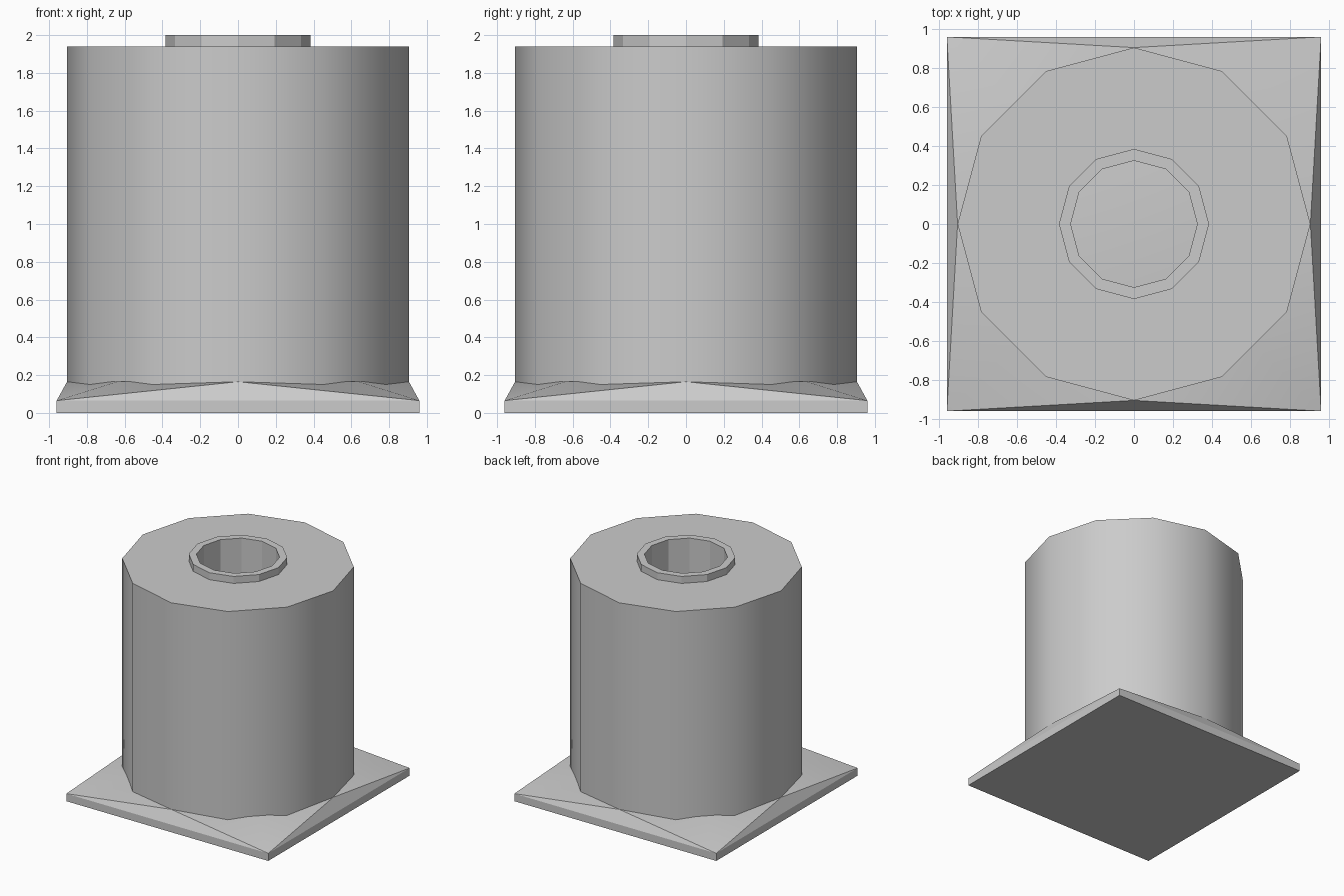
import bpy, bmesh, math

cube = bpy.data.objects.get("Cube")
if cube:
    bpy.data.objects.remove(cube)

grey = bpy.data.materials.new("plain_grey")
grey.use_nodes = True
grey.diffuse_color = (0.6, 0.6, 0.6, 1)
grey.node_tree.nodes["Principled BSDF"].inputs["Base Color"].default_value = (0.6, 0.6, 0.6, 1)

SIDES = 12
BODY_R, RIM_R, HOLE_R = 0.905, 0.385, 0.325
BASE_HALF, SLAB_TOP, BASE_TOP = 0.96, 0.065, 0.165
BODY_TOP, RIM_TOP = 1.94, 2.0


def ring(bm, radius, z, sides, turn=0.0):
    step = math.tau / sides
    return [bm.verts.new((radius * math.cos(i * step + turn),
                          radius * math.sin(i * step + turn), z)) for i in range(sides)]


def bridge(bm, low, high):
    for i in range(len(low)):
        j = (i + 1) % len(low)
        bm.faces.new((low[i], low[j], high[j], high[i]))


def finish(name, bm, smooth_angle=None):
    bmesh.ops.recalc_face_normals(bm, faces=bm.faces)
    mesh = bpy.data.meshes.new(name)
    bm.to_mesh(mesh)
    bm.free()
    mesh.materials.append(grey)
    obj = bpy.data.objects.new(name, mesh)
    bpy.context.collection.objects.link(obj)
    if smooth_angle:
        bpy.ops.object.select_all(action='DESELECT')
        obj.select_set(True)
        bpy.context.view_layer.objects.active = obj
        bpy.ops.object.shade_smooth_by_angle(angle=math.radians(smooth_angle))
    return obj


# Square base slab whose top rises to an octagon under the body
bm = bmesh.new()
corner_r = BASE_HALF * math.sqrt(2)
bottom = ring(bm, corner_r, 0, 4, math.pi / 4)
slab = ring(bm, corner_r, SLAB_TOP, 4, math.pi / 4)
collar = ring(bm, BODY_R, BASE_TOP, 8)
bm.faces.new(bottom)
bridge(bm, bottom, slab)
bm.faces.new(collar)
for i, corner in enumerate(slab):
    start, middle, end = (collar[(2 * i + k) % 8] for k in range(3))
    bm.faces.new((corner, middle, start))
    bm.faces.new((corner, end, middle))
    bm.faces.new((corner, slab[(i + 1) % 4], end))
finish("base_plate", bm, 20)

# Twelve-sided body with an open centre
bm = bmesh.new()
foot = ring(bm, BODY_R, SLAB_TOP, SIDES)
top = ring(bm, BODY_R, BODY_TOP, SIDES)
inner = ring(bm, RIM_R, BODY_TOP, SIDES)
bridge(bm, foot, top)
bridge(bm, top, inner)
finish("body", bm, 35)

# Raised rim around the bore, which runs down to the base
bm = bmesh.new()
loops = [ring(bm, r, z, SIDES) for r, z in
         ((RIM_R, BODY_TOP), (RIM_R, RIM_TOP), (HOLE_R, RIM_TOP), (HOLE_R, BASE_TOP))]
for low, high in zip(loops, loops[1:]):
    bridge(bm, low, high)
finish("rim_and_bore", bm)
bpy.data.objects["rim_and_bore"].data.update()
